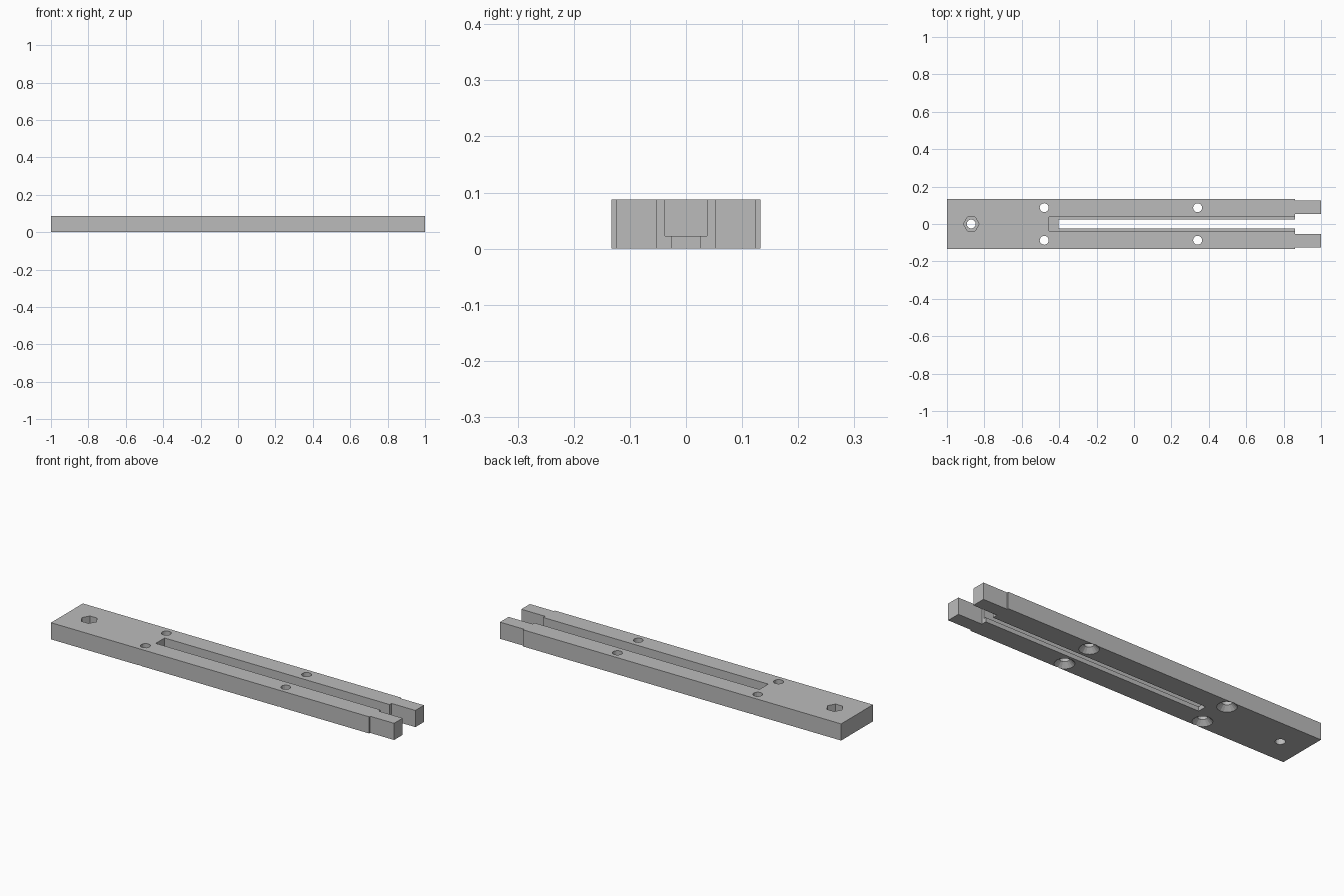
import bpy
import bmesh
import math
from mathutils import Matrix

if "Cube" in bpy.data.objects:
    bpy.data.objects.remove(bpy.data.objects["Cube"])

H = 0.088          # bar thickness
HALF_W = 0.133     # bar half width
SHOULDER = 0.86    # where the prongs start

grey = bpy.data.materials.new("plain_grey")
grey.use_nodes = True
colour = (0.5, 0.5, 0.5, 1)
grey.diffuse_color = colour
grey.node_tree.nodes["Principled BSDF"].inputs["Base Color"].default_value = colour


def make_object(name, bm):
    bmesh.ops.recalc_face_normals(bm, faces=bm.faces)
    mesh = bpy.data.meshes.new(name)
    bm.to_mesh(mesh)
    bm.free()
    mesh.materials.append(grey)
    obj = bpy.data.objects.new(name, mesh)
    bpy.context.collection.objects.link(obj)
    return obj


def prism(name, outline, z0, z1):
    """Extrude a flat outline from z0 to z1."""
    bm = bmesh.new()
    face = bm.faces.new([bm.verts.new((x, y, z0)) for x, y in outline])
    top = bmesh.ops.extrude_face_region(bm, geom=[face])["geom"]
    verts = [v for v in top if isinstance(v, bmesh.types.BMVert)]
    bmesh.ops.translate(bm, verts=verts, vec=(0, 0, z1 - z0))
    return make_object(name, bm)


def box(name, x0, x1, half_y, z0, z1):
    outline = [(x0, -half_y), (x1, -half_y), (x1, half_y), (x0, half_y)]
    return prism(name, outline, z0, z1)


def cone(name, x, y, z0, z1, r0, r1, sides):
    bm = bmesh.new()
    bmesh.ops.create_cone(bm, cap_ends=True, segments=sides, radius1=r0,
                          radius2=r1, depth=z1 - z0,
                          matrix=Matrix.Translation((x, y, (z0 + z1) / 2)))
    return make_object(name, bm)


def hexagon(x, y, radius):
    return [(x + radius * math.cos(i * math.pi / 3),
             y + radius * math.sin(i * math.pi / 3)) for i in range(6)]


def cut(target, cutter):
    """Subtract a cutter, apply it and remove it."""
    mod = target.modifiers.new("cut", 'BOOLEAN')
    mod.operation = 'DIFFERENCE'
    mod.solver = 'EXACT'
    mod.object = cutter
    bpy.context.view_layer.objects.active = target
    bpy.ops.object.modifier_apply(modifier=mod.name)
    bpy.data.objects.remove(cutter)


# Forked bar: wide body, stepped in at the two prongs
right_half = [(-1, -HALF_W), (SHOULDER, -HALF_W), (SHOULDER, -0.125), (1, -0.125),
              (1, -0.053), (SHOULDER, -0.053)]
left_half = [(x, -y) for x, y in reversed(right_half)]
bar = prism("forked_bar", right_half + left_half, 0, H)

# Wide upper channel and narrower through slot
cut(bar, box("channel_cutter", -0.455, 0.95, 0.037, 0.023, H + 0.1))
cut(bar, box("slot_cutter", -0.405, 0.95, 0.025, -0.1, H + 0.05))

# Countersunk screw holes, wide side underneath
for x in (-0.48, 0.34):
    for y in (-0.087, 0.087):
        cut(bar, cone("hole_cutter", x, y, -0.1, H + 0.1, 0.024, 0.024, 16))
        cut(bar, cone("sink_cutter", x, y, -0.005, 0.025, 0.053, 0.023, 16))

# Bolt hole with hexagonal nut pocket
cut(bar, cone("bolt_cutter", -0.87, 0, -0.1, H + 0.1, 0.024, 0.024, 16))
cut(bar, prism("nut_cutter", hexagon(-0.87, 0, 0.042), 0.045, H + 0.1))
